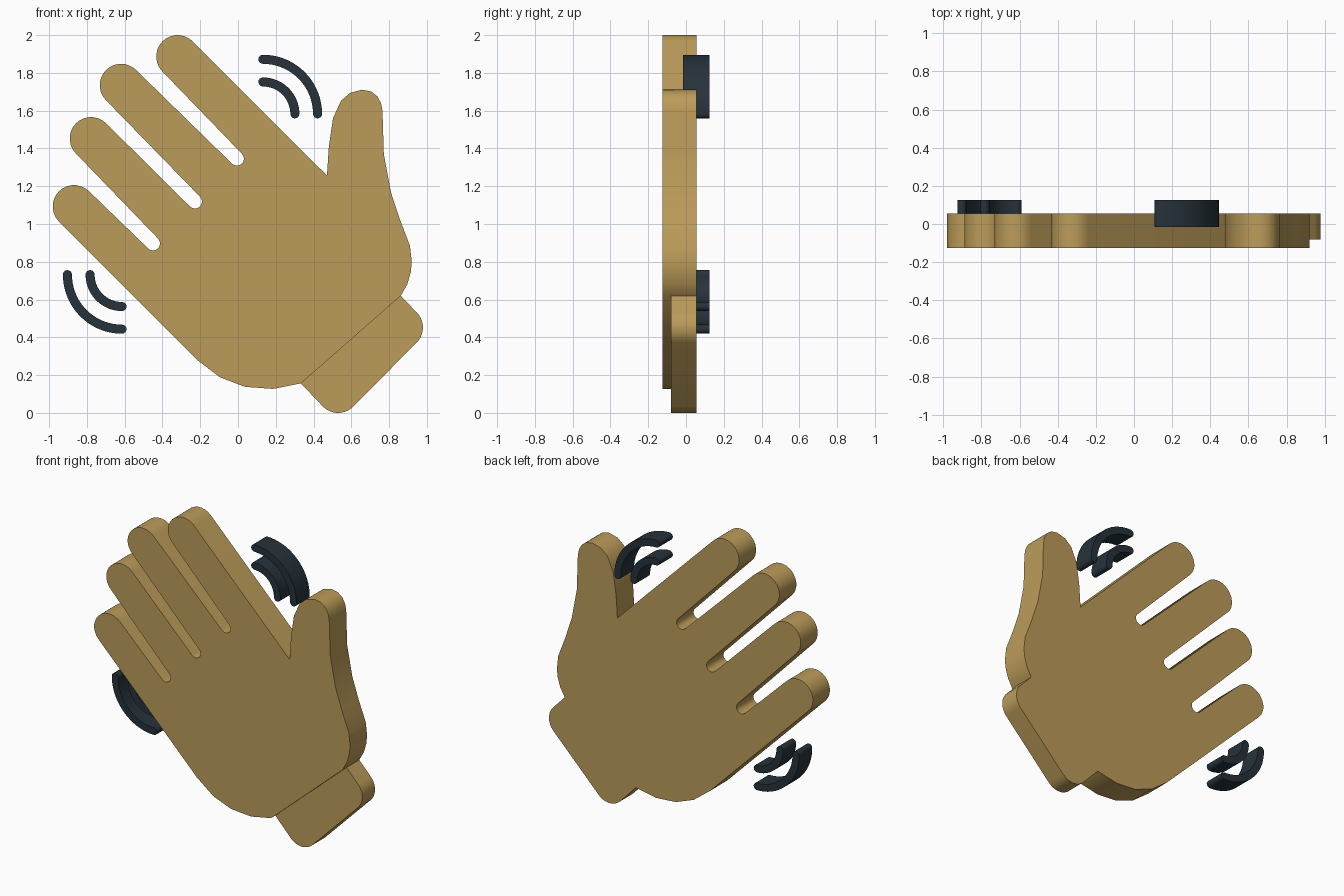
import bpy, bmesh
from math import cos, sin, radians

if "Cube" in bpy.data.objects:
    bpy.data.objects.remove(bpy.data.objects["Cube"])


def material(name, rgb):
    m = bpy.data.materials.new(name)
    m.diffuse_color = (*rgb, 1)
    m.use_nodes = True
    m.node_tree.nodes["Principled BSDF"].inputs["Base Color"].default_value = m.diffuse_color
    return m


def arc(cx, cz, r, a0, a1, n=14):
    """Points along a circular arc in the xz plane, angles in degrees."""
    return [(cx + r * cos(radians(a0 + (a1 - a0) * i / n)),
             cz + r * sin(radians(a0 + (a1 - a0) * i / n))) for i in range(n + 1)]


def plate(name, outline, y0, y1, mat):
    """Extrude an xz outline from y0 to y1."""
    bm = bmesh.new()
    face = bm.faces.new([bm.verts.new((x, y0, z)) for x, z in outline])
    ext = bmesh.ops.extrude_face_region(bm, geom=[face])
    new = [v for v in ext["geom"] if isinstance(v, bmesh.types.BMVert)]
    bmesh.ops.translate(bm, verts=new, vec=(0, y1 - y0, 0))
    bmesh.ops.recalc_face_normals(bm, faces=bm.faces)
    me = bpy.data.meshes.new(name)
    bm.to_mesh(me)
    bm.free()
    ob = bpy.data.objects.new(name, me)
    bpy.context.collection.objects.link(ob)
    me.materials.append(mat)
    bpy.ops.object.select_all(action='DESELECT')
    ob.select_set(True)
    bpy.context.view_layer.objects.active = ob
    bpy.ops.object.shade_smooth_by_angle(angle=radians(35))
    return ob


skin = material("skin", (0.5, 0.33, 0.1))
dark = material("dark", (0.019, 0.032, 0.042))

# Hand: rounded fingertips alternating with rounded gaps, then thumb and palm
tips = [(-0.868, 1.093), (-0.778, 1.453), (-0.619, 1.735), (-0.32, 1.887)]
gaps = [(-0.45, 0.897), (-0.228, 1.119), (-0.006, 1.346)]
hand = [(0.333, 0.156), (0.185, 0.127), (0.037, 0.138), (-0.095, 0.188), (-0.217, 0.281)]
for i, tip in enumerate(tips):
    hand += arc(*tip, 0.113, 225, 45)
    if i < len(gaps):
        hand += arc(*gaps[i], 0.037, 225, 405, 10)
hand += [(0.471, 1.257), (0.481, 1.411), (0.503, 1.56), (0.545, 1.652), (0.593, 1.694),
         (0.656, 1.711), (0.704, 1.702), (0.737, 1.677), (0.757, 1.64), (0.765, 1.597),
         (0.772, 1.369), (0.81, 1.167), (0.857, 1.024), (0.91, 0.886), (0.92, 0.80),
         (0.915, 0.745), (0.896, 0.68), (0.862, 0.62)]
plate("hand", hand, -0.125, 0.055, skin)

# Wrist: thinner stub with two rounded corners
wrist = [(0.333, 0.156)] + arc(0.53, 0.113, 0.113, 225, 315) + arc(0.866, 0.452, 0.113, 315, 405)
plate("wrist", wrist + [(0.862, 0.62)], -0.08, 0.055, skin)

# Motion strokes: quarter rings with round caps on both sides of the hand
W = 0.024
for side, cx, cz, a in (("upper", 0.132, 1.583, 0), ("lower", -0.614, 0.732, 180)):
    for kind, r in (("outer", 0.289), ("inner", 0.169)):
        start = (cx + r * cos(radians(a)), cz + r * sin(radians(a)))
        end = (cx + r * cos(radians(a + 90)), cz + r * sin(radians(a + 90)))
        ring = (arc(cx, cz, r + W, a, a + 90, 18)
                + arc(*end, W, a + 90, a + 270, 8)[1:-1]
                + arc(cx, cz, r - W, a + 90, a, 18)
                + arc(*start, W, a + 180, a + 360, 8)[1:-1])
        plate(f"{side}_{kind}_motion_stroke", ring, -0.015, 0.125, dark)
